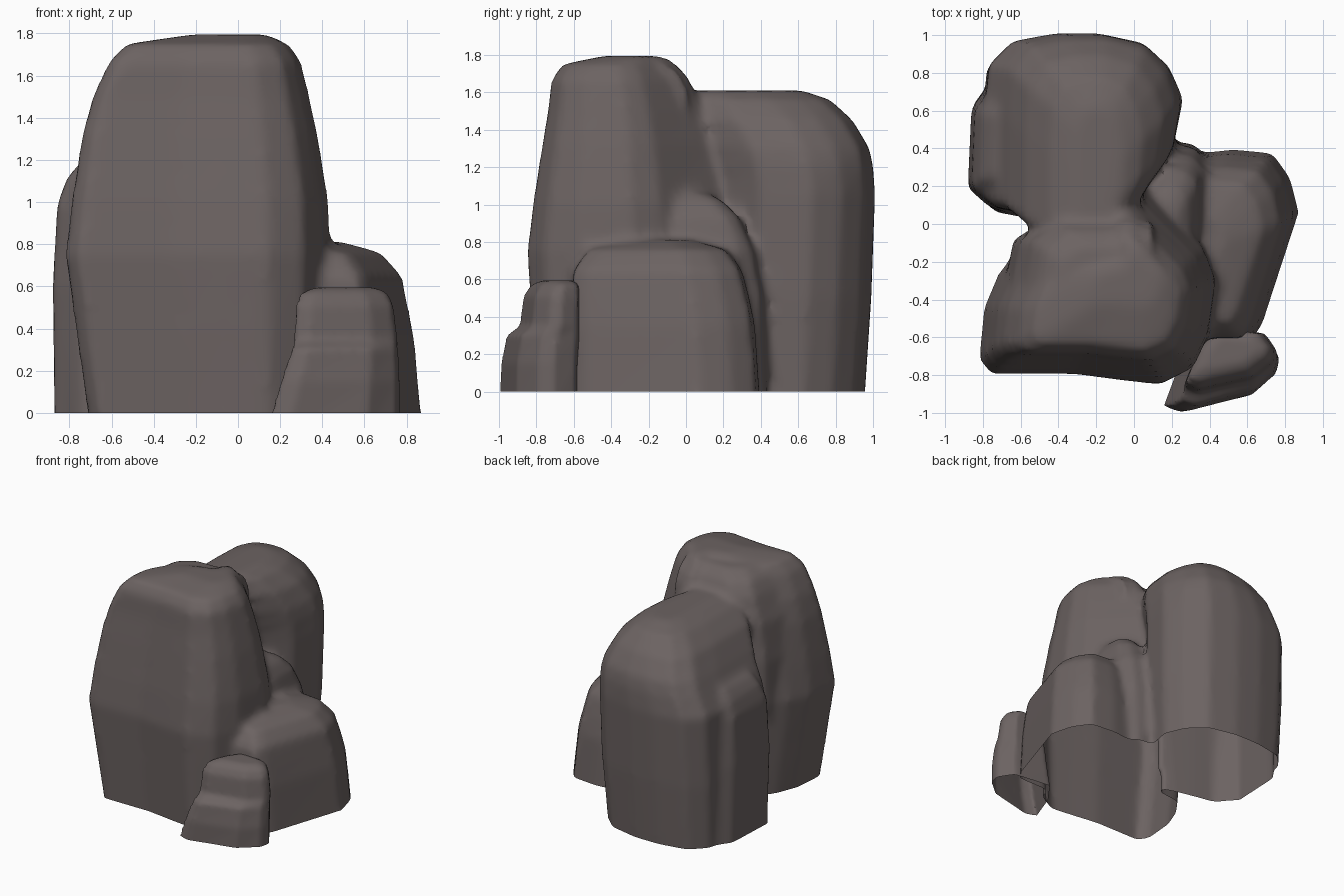
import bpy, bmesh

cube = bpy.data.objects.get("Cube")
if cube:
    bpy.data.objects.remove(cube)

# Stone colour
stone = bpy.data.materials.new("warm_grey_stone")
stone.use_nodes = True
colour = (0.15, 0.125, 0.122, 1)
stone.diffuse_color = colour
bsdf = stone.node_tree.nodes["Principled BSDF"]
bsdf.inputs["Base Color"].default_value = colour
bsdf.inputs["Roughness"].default_value = 0.9


def add_boulder(bm, outline, levels):
    """Loft an outline (unit square) through levels of z, x range, y range."""
    rings = []
    for z, x0, x1, y0, y1 in levels:
        rings.append([bm.verts.new((x0 + u * (x1 - x0), y0 + v * (y1 - y0), z))
                      for u, v in outline])
    for low, high in zip(rings, rings[1:]):
        for i in range(len(outline)):
            j = (i + 1) % len(outline)
            bm.faces.new((low[i], low[j], high[j], high[i]))
    bm.faces.new(rings[0][::-1])
    bm.faces.new(rings[-1])


def build_rock(name, boulders, voxel, smoothing):
    """Fuse boulders into one weathered shell, cut open at the ground."""
    bm = bmesh.new()
    for outline, levels in boulders:
        add_boulder(bm, outline, levels)
    bmesh.ops.recalc_face_normals(bm, faces=bm.faces)
    mesh = bpy.data.meshes.new(name)
    bm.to_mesh(mesh)
    bm.free()
    rock = bpy.data.objects.new(name, mesh)
    bpy.context.collection.objects.link(rock)
    fuse = rock.modifiers.new("fuse", 'REMESH')
    fuse.mode = 'VOXEL'
    fuse.voxel_size = voxel
    wear = rock.modifiers.new("wear", 'SMOOTH')
    wear.factor = 0.5
    wear.iterations = smoothing
    fused = bpy.data.meshes.new_from_object(
        rock.evaluated_get(bpy.context.evaluated_depsgraph_get()))
    rock.modifiers.clear()
    bm = bmesh.new()
    bm.from_mesh(fused)
    bmesh.ops.bisect_plane(bm, geom=bm.verts[:] + bm.edges[:] + bm.faces[:],
                           plane_co=(0, 0, 0), plane_no=(0, 0, 1), clear_inner=True)
    bm.to_mesh(fused)
    bm.free()
    rock.data = fused
    fused.name = name
    fused.materials.clear()
    fused.materials.append(stone)
    bpy.ops.object.select_all(action='DESELECT')
    rock.select_set(True)
    bpy.context.view_layer.objects.active = rock
    bpy.ops.object.shade_smooth_by_angle(angle=0.9)


# Tall front boulder
front = ([(0, .12), (.05, .05), (.4, .05), (.6, .02), (.76, 0), (.9, .08), (.97, .25),
          (1, .5), (.95, .65), (.68, .99), (.6, 1), (.5, .69), (.17, .65), (.08, .52), (.02, .36)],
         [(-.1, -.7, .41, -.8, .27), (.4, -.77, .43, -.83, .27),
          (.75, -.82, .44, -.85, .27), (1, -.79, .43, -.82, .23),
          (1.32, -.74, .38, -.77, .15), (1.5, -.69, .34, -.74, .09),
          (1.67, -.61, .3, -.72, .02), (1.75, -.53, .24, -.66, -.05),
          (1.795, -.22, .14, -.44, -.12)])

# Rear bulge of the front boulder, overhanging the cleft
bulge = ([(0, 0), (1, 0), (1, 1), (.3, 1), (.1, .8)],
         [(.55, -.7, .05, -.5, -.1), (.75, -.72, .1, -.5, 0), (1.1, -.72, .1, -.5, .02),
          (1.4, -.68, .1, -.5, .02), (1.6, -.6, .1, -.5, .01), (1.7, -.54, .1, -.5, -.04),
          (1.76, -.44, .1, -.5, -.12)])

# Broad back boulder
back = ([(0, .17), (.06, .12), (.22, .09), (.6, 0), (.95, .42), (1, .67), (.93, .83),
         (.8, .95), (.57, 1), (.36, 1), (.14, .96), (.02, .84), (0, .6)],
        [(-.1, -.79, .21, -.06, .95), (.5, -.8, .25, -.05, .99), (1.05, -.79, .26, -.04, 1.01),
         (1.2, -.71, .25, -.06, 1), (1.3, -.66, .23, -.1, .98), (1.45, -.57, .16, -.16, .89),
         (1.56, -.44, .05, -.18, .77), (1.61, -.31, -.06, -.18, .62)])

# Shoulder on the outer side of the back boulder
shoulder = ([(0, .15), (.3, 0), (1, 0), (1, 1), (.35, 1), (.05, .78)],
            [(-.1, -.87, -.5, .11, .78), (.6, -.88, -.5, .09, .76),
             (.98, -.86, -.5, .1, .74), (1.1, -.82, -.5, .14, .72),
             (1.18, -.76, -.5, .18, .69)])

# Saddle stone between the boulders
saddle = ([(0, 0), (.9, 0), (1, .4), (.98, .85), (.85, .97), (.65, 1), (.3, .85)],
          [(-.1, -.05, .39, -.2, .44), (.5, -.05, .39, -.2, .42), (.75, -.05, .38, -.2, .37),
           (.93, -.05, .34, -.2, .29), (1.02, -.05, .29, -.2, .2), (1.06, -.05, .24, -.2, .12)])

# Low side boulder
side = ([(0, 0), (.68, 0), (.75, .08), (1, .67), (.94, .85), (.82, .98),
         (.55, 1), (.2, .97), (0, .8)],
        [(-.1, .1, .88, -.61, .4), (.35, .1, .84, -.61, .37), (.5, .1, .81, -.61, .34),
         (.65, .1, .78, -.6, .3), (.76, .1, .68, -.52, .22), (.81, .1, .5, -.32, .04)])

# Stepped stone at the front
step = ([(0, .08), (.15, 0), (.75, .22), (.97, .5), (1, .7), (.87, 1), (.35, 1.1), (.14, .66)],
        [(-.1, .13, .77, -1, -.59), (.15, .2, .77, -.99, -.59), (.3, .25, .76, -.96, -.58),
         (.35, .26, .76, -.89, -.58), (.51, .27, .74, -.87, -.58),
         (.57, .29, .71, -.83, -.58), (.595, .36, .65, -.77, -.61)])

build_rock("main_rock_cluster", [front, bulge, back, shoulder, saddle, side], 0.03, 4)
build_rock("front_step_stone", [step], 0.02, 2)
